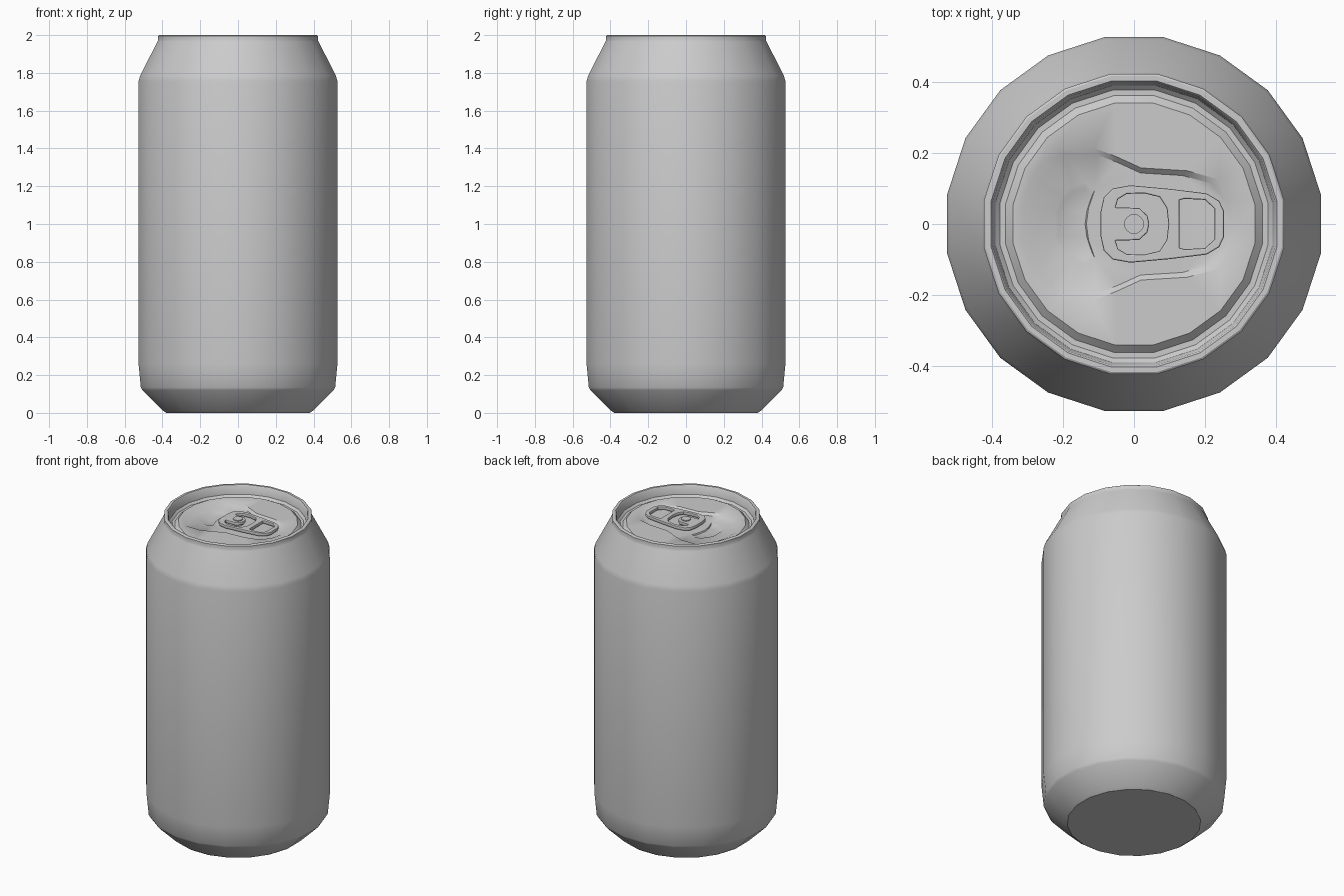
import bpy, bmesh, math

if "Cube" in bpy.data.objects:
    bpy.data.objects.remove(bpy.data.objects["Cube"])

N = 20


def ring(bm, r, z):
    # 20-sided ring with flats facing the axes
    return [bm.verts.new((r * math.cos(math.pi * (2 * i + 1) / N),
                          r * math.sin(math.pi * (2 * i + 1) / N), z)) for i in range(N)]


def loop(bm, pts, z, s=1.0, cx=0.0):
    return [bm.verts.new((cx + (x - cx) * s, y * s, z)) for x, y in pts]


def bridge(bm, a, b):
    for i in range(len(a)):
        j = (i + 1) % len(a)
        bm.faces.new((a[i], a[j], b[j], b[i]))


def fill(bm, *loops):
    # flat fill between an outline and optional inner outlines
    edges = []
    for vs in loops:
        for i in range(len(vs)):
            pair = (vs[i], vs[(i + 1) % len(vs)])
            edges.append(bm.edges.get(pair) or bm.edges.new(pair))
    bmesh.ops.triangle_fill(bm, use_beauty=True, use_dissolve=False, edges=edges)


def mirrored(half):
    # upper half outline -> closed outline symmetric about y = 0
    return half + [(x, -y) for x, y in reversed(half) if abs(y) > 1e-6]


def smooth(ob, angle):
    bpy.ops.object.select_all(action='DESELECT')
    ob.select_set(True)
    bpy.context.view_layer.objects.active = ob
    bpy.ops.object.shade_smooth_by_angle(angle=math.radians(angle))


def finish(bm, name, angle=32):
    me = bpy.data.meshes.new(name)
    bm.to_mesh(me)
    bm.free()
    ob = bpy.data.objects.new(name, me)
    bpy.context.collection.objects.link(ob)
    smooth(ob, angle)
    return ob


# can body: base, side wall, shoulder, rolled rim and the groove inside it
profile = [(0.385, 0.0), (0.402, 0.012), (0.512, 0.12), (0.521, 0.135), (0.533, 0.26),
           (0.533, 1.755), (0.525, 1.785), (0.432, 1.965), (0.428, 1.975), (0.428, 1.996),
           (0.422, 2.0), (0.408, 2.0), (0.403, 1.994), (0.395, 1.945), (0.382, 1.932),
           (0.366, 1.932), (0.345, 1.952)]
bm = bmesh.new()
rings = [ring(bm, r, z) for r, z in profile]
for a, b in zip(rings, rings[1:]):
    bridge(bm, a, b)
bm.faces.new(rings[0][::-1])
finish(bm, "can_body")

# lid panel with keyhole-shaped recess and mouth dimple
keyhole = mirrored([(-0.315, 0.05), (-0.29, 0.13), (-0.255, 0.18), (-0.215, 0.215),
                    (-0.115, 0.215), (-0.05, 0.19), (0.02, 0.158), (0.15, 0.15),
                    (0.24, 0.125), (0.285, 0.07), (0.302, 0.0)])
mouth = mirrored([(-0.222, 0.04), (-0.205, 0.075), (-0.175, 0.105), (-0.135, 0.117),
                  (-0.11, 0.097), (-0.128, 0.045), (-0.134, 0.0)])
bm = bmesh.new()
edge = ring(bm, 0.345, 1.952)
k_top = loop(bm, keyhole, 1.952)
k_low = loop(bm, keyhole, 1.937, 0.91)
m_top = loop(bm, mouth, 1.937)
m_low = loop(bm, mouth, 1.929, 0.85, -0.16)
fill(bm, edge, k_top)
bridge(bm, k_top, k_low)
fill(bm, k_low, m_top)
bridge(bm, m_top, m_low)
fill(bm, m_low)
bm.normal_update()
for f in bm.faces:
    if f.normal.z < 0:
        f.normal_flip()
finish(bm, "lid_panel", 40)

# pull tab: outline with finger hole and C-shaped slot around the tongue
tab = mirrored([(-0.094, 0.035), (-0.085, 0.075), (-0.06, 0.1), (-0.01, 0.109), (0.1, 0.099),
                (0.205, 0.086), (0.24, 0.065), (0.254, 0.035)])
finger_hole = mirrored([(0.128, 0.067), (0.142, 0.071), (0.2, 0.068), (0.227, 0.043)])
slot = [(-0.052, 0.047), (-0.045, 0.07), (-0.02, 0.085), (0.03, 0.086), (0.072, 0.076),
        (0.092, 0.045), (0.097, 0.0)]
tongue = [(0.043, 0.0), (0.038, 0.023), (0.015, 0.045)]
slot = slot + [(x, -y) for x, y in reversed(slot[:-1])] + \
    [(x, -y) for x, y in reversed(tongue[1:])] + tongue
cu = bpy.data.curves.new("pull_tab", 'CURVE')
cu.dimensions = '2D'
cu.fill_mode = 'BOTH'
cu.extrude = 0.006
cu.bevel_depth = 0.004
cu.bevel_resolution = 1
cu.offset = -0.004
for pts in (tab, finger_hole, slot):
    sp = cu.splines.new('POLY')
    sp.points.add(len(pts) - 1)
    for p, (x, y) in zip(sp.points, pts):
        p.co = (x, y, 0, 1)
    sp.use_cyclic_u = True
ob = bpy.data.objects.new("pull_tab", cu)
bpy.context.collection.objects.link(ob)
ob.location.z = 1.959
bpy.ops.object.select_all(action='DESELECT')
ob.select_set(True)
bpy.context.view_layer.objects.active = ob
bpy.ops.object.convert(target='MESH')
smooth(bpy.context.object, 40)

# rivet holding the tab
bpy.ops.mesh.primitive_cylinder_add(vertices=16, radius=0.028, depth=0.04, location=(0, 0, 1.955))
bpy.context.object.name = "rivet"
smooth(bpy.context.object, 40)
